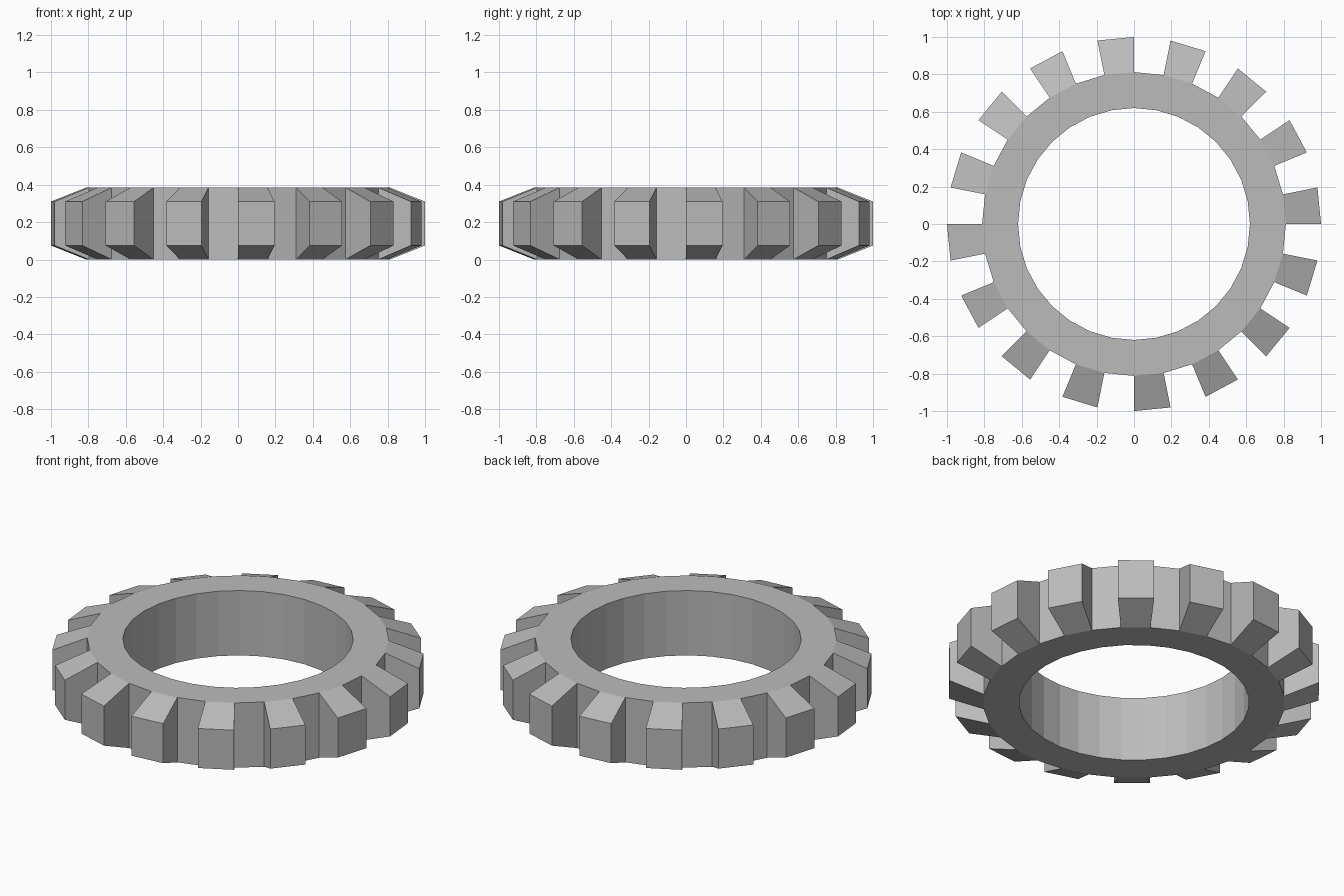
import bpy, bmesh
from math import cos, sin, tau

if "Cube" in bpy.data.objects:
    bpy.data.objects.remove(bpy.data.objects["Cube"])

SEGMENTS = 32            # every second segment carries a tooth
HEIGHT = 0.385
R_INNER, R_OUTER, R_TIP = 0.62, 0.812, 1.0
TIP_LOW, TIP_HIGH = 0.075, 0.31

bm = bmesh.new()


def circle(radius, z):
    return [bm.verts.new((radius * cos(tau * i / SEGMENTS),
                          radius * sin(tau * i / SEGMENTS), z))
            for i in range(SEGMENTS)]


# ring body
inner_low, inner_high = circle(R_INNER, 0), circle(R_INNER, HEIGHT)
outer_low, outer_high = circle(R_OUTER, 0), circle(R_OUTER, HEIGHT)
walls = []
for i in range(SEGMENTS):
    j = (i + 1) % SEGMENTS
    bm.faces.new((inner_high[i], outer_high[i], outer_high[j], inner_high[j]))
    bm.faces.new((inner_low[i], inner_low[j], outer_low[j], outer_low[i]))
    bm.faces.new((inner_low[i], inner_high[i], inner_high[j], inner_low[j]))
    walls.append(bm.faces.new((outer_low[i], outer_low[j], outer_high[j], outer_high[i])))

# tapered teeth pulled out of alternate outer walls
teeth = bmesh.ops.extrude_discrete_faces(bm, faces=walls[::2])["faces"]
for face in teeth:
    for v in face.verts:
        v.co.x *= R_TIP / R_OUTER
        v.co.y *= R_TIP / R_OUTER
        v.co.z = TIP_HIGH if v.co.z > HEIGHT / 2 else TIP_LOW

bmesh.ops.recalc_face_normals(bm, faces=bm.faces[:])
mesh = bpy.data.meshes.new("gear_ring")
bm.to_mesh(mesh)
bm.free()

grey = bpy.data.materials.new("grey metal")
grey.diffuse_color = (0.5, 0.5, 0.5, 1)
grey.use_nodes = True
grey.node_tree.nodes["Principled BSDF"].inputs["Base Color"].default_value = grey.diffuse_color
mesh.materials.append(grey)
gear = bpy.data.objects.new("gear_ring", mesh)
bpy.context.collection.objects.link(gear)
